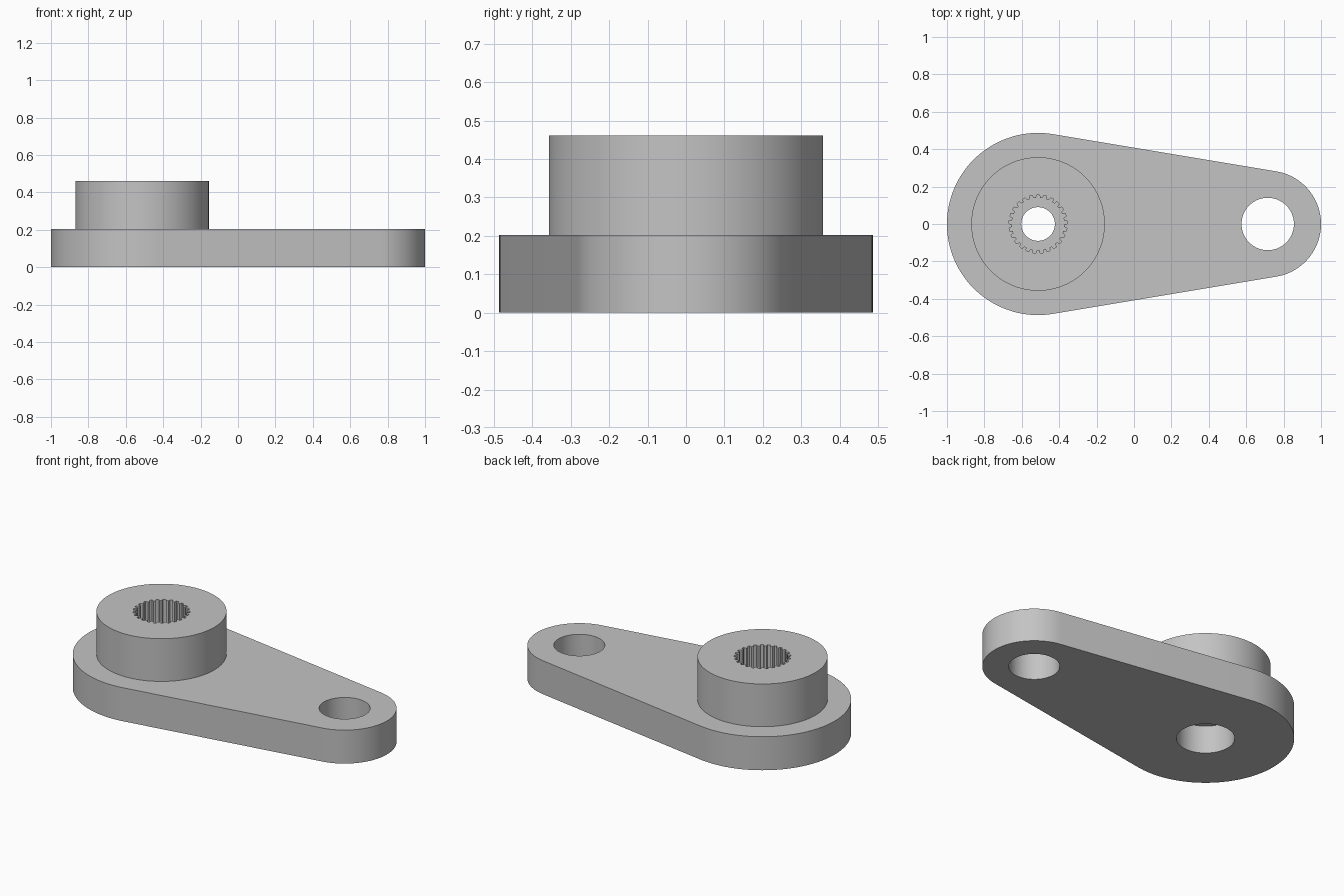
import bpy, bmesh, math

if "Cube" in bpy.data.objects:
    bpy.data.objects.remove(bpy.data.objects["Cube"], do_unlink=True)

HUB_X, TIP_X = -0.513, 0.715
HUB_R, TIP_R = 0.487, 0.285
PLATE_TOP, BOSS_TOP = 0.203, 0.462

grey = bpy.data.materials.new("plain grey")
grey.use_nodes = True
colour = (0.55, 0.55, 0.55, 1)
grey.diffuse_color = colour
grey.node_tree.nodes["Principled BSDF"].inputs["Base Color"].default_value = colour


def arc(cx, r, start, end, steps):
    """Points along an arc centred on the x axis, end included."""
    angles = [start + (end - start) * i / steps for i in range(steps + 1)]
    return [(cx + r * math.cos(a), r * math.sin(a)) for a in angles]


def circle(cx, r, steps=96):
    return arc(cx, r, 0, 2 * math.pi, steps)[:-1]


def prism(name, outline, bottom, top):
    """Extrude a closed outline upward."""
    bm = bmesh.new()
    base = bm.faces.new([bm.verts.new((x, y, bottom)) for x, y in outline])
    grown = bmesh.ops.extrude_face_region(bm, geom=[base])["geom"]
    moved = [v for v in grown if isinstance(v, bmesh.types.BMVert)]
    bmesh.ops.translate(bm, verts=moved, vec=(0, 0, top - bottom))
    bmesh.ops.recalc_face_normals(bm, faces=bm.faces)
    mesh = bpy.data.meshes.new(name)
    bm.to_mesh(mesh)
    bm.free()
    mesh.materials.append(grey)
    obj = bpy.data.objects.new(name, mesh)
    bpy.context.collection.objects.link(obj)
    return obj


def combine(target, other, operation):
    """Apply a boolean, then discard the helper."""
    mod = target.modifiers.new(operation, "BOOLEAN")
    mod.operation, mod.solver, mod.object = operation, "EXACT", other
    bpy.context.view_layer.objects.active = target
    bpy.ops.object.modifier_apply(modifier=mod.name)
    bpy.data.objects.remove(other, do_unlink=True)


# Tapered plate: two arcs joined by their common tangents
tangent = math.acos((HUB_R - TIP_R) / (TIP_X - HUB_X))
outline = arc(HUB_X, HUB_R, tangent, 2 * math.pi - tangent, 72)
outline += arc(TIP_X, TIP_R, -tangent, tangent, 48)
lever_arm = prism("lever_arm", outline, 0, PLATE_TOP)

# Round boss joined to the plate
boss = prism("boss", circle(HUB_X, 0.357), 0.1, BOSS_TOP)
combine(lever_arm, boss, "UNION")

# Toothed socket outline: flat crests and roots
TEETH = 25
socket = []
for i in range(TEETH):
    for step, r in ((-0.32, 0.14), (-0.2, 0.156), (0.2, 0.156), (0.32, 0.14)):
        a = math.pi / 2 + 2 * math.pi * (i + step) / TEETH
        socket.append((HUB_X + r * math.cos(a), r * math.sin(a)))

# Openings: socket from above, recess from below, screw hole and tip hole
for name, shape, low, high in (
    ("socket_cutter", socket, 0.26, 0.6),
    ("recess_cutter", circle(HUB_X, 0.16), -0.1, 0.17),
    ("screw_cutter", circle(HUB_X, 0.09, 64), -0.2, 0.5),
    ("tip_cutter", circle(TIP_X, 0.14), -0.1, 0.4),
):
    combine(lever_arm, prism(name, shape, low, high), "DIFFERENCE")

bpy.ops.object.select_all(action="DESELECT")
lever_arm.select_set(True)
bpy.context.view_layer.objects.active = lever_arm
bpy.ops.object.shade_smooth_by_angle(angle=math.radians(30))
